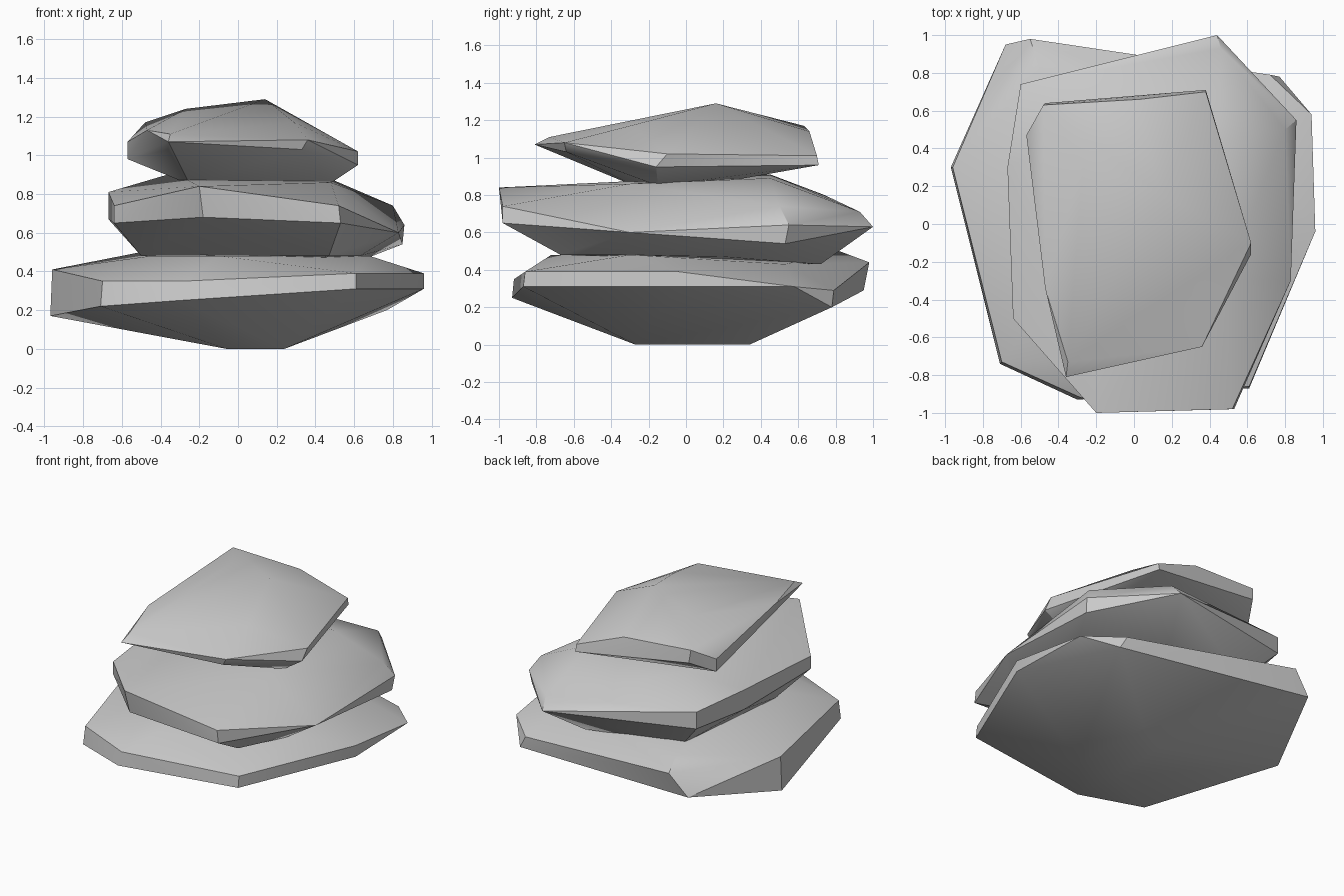
import bpy, bmesh, math


def rock(name, corners):
    """Faceted stone: convex skin stretched over a few corner points."""
    bm = bmesh.new()
    for c in corners:
        bm.verts.new(c)
    hull = bmesh.ops.convex_hull(bm, input=bm.verts)
    loose = {v for v in hull["geom_interior"] if isinstance(v, bmesh.types.BMVert)}
    bmesh.ops.delete(bm, geom=list(loose), context='VERTS')
    bmesh.ops.dissolve_limit(bm, angle_limit=math.radians(3), verts=bm.verts, edges=bm.edges)
    bmesh.ops.recalc_face_normals(bm, faces=bm.faces)
    mesh = bpy.data.meshes.new(name)
    bm.to_mesh(mesh)
    bm.free()
    ob = bpy.data.objects.new(name, mesh)
    bpy.context.collection.objects.link(ob)
    bpy.ops.object.select_all(action='DESELECT')
    ob.select_set(True)
    bpy.context.view_layer.objects.active = ob
    bpy.ops.object.shade_smooth_by_angle(angle=math.radians(30))
    return ob


# wide base stone: foot, rim, crown
rock("bottom_stone", [
    (-.06, -.25, 0), (.24, -.27, 0), (.2, .34, 0), (-.04, .2, 0),
    (-.97, .3, .17), (-.96, .3, .41), (-.71, -.74, .22), (-.70, -.73, .35),
    (-.3, -.93, .25), (-.28, -.92, .35), (.61, -.87, .31), (.61, -.86, .39),
    (.96, -.04, .31), (.96, -.04, .39), (.94, .58, .31),
    (.77, .78, .2), (.72, .79, .29), (-.68, .95, .29), (-.55, .98, .44),
    (-.1, -.72, .48), (.68, -.3, .48), (-.5, .82, .5), (-.45, -.4, .48), (.6, .53, .43)])

# middle stone
rock("middle_stone", [
    (-.2, -1, .84), (.52, -.98, .74), (.53, -.98, .65), (-.18, -.97, .68),
    (-.64, -.5, .74), (-.64, -.5, .65), (-.67, .3, .81), (-.67, .3, .67),
    (-.6, .74, .8), (-.6, .74, .68), (.44, 1, .63), (.46, .93, .71),
    (.86, .55, .64), (.8, .5, .74), (.85, .53, .54), (.83, -.3, .6),
    (-.33, .45, .91), (.45, .45, .89), (.48, -.3, .86),
    (-.5, -.3, .48), (.47, -.67, .48), (.63, -.35, .48), (.67, .2, .47),
    (.3, .72, .43), (-.4, .6, .47)])

# small top stone
rock("top_stone", [
    (.14, .16, 1.29), (-.27, .32, 1.24), (-.48, .63, 1.17), (.03, .66, 1.14),
    (.38, .7, 1.01), (.38, .71, .96), (-.12, -.2, 1.21), (.29, -.3, 1.17),
    (.36, -.65, 1.08), (.33, -.64, 1.03), (-.35, -.73, 1.11), (-.36, -.81, 1.07),
    (-.36, -.66, 1.03), (.62, -.1, 1.02), (.62, -.16, .95), (-.57, .47, 1.07),
    (-.57, .47, .98), (-.47, -.34, 1.13), (-.47, .64, 1.08),
    (-.25, -.28, .85), (.47, -.15, .85), (.3, .2, .87), (-.2, .2, .88)])
